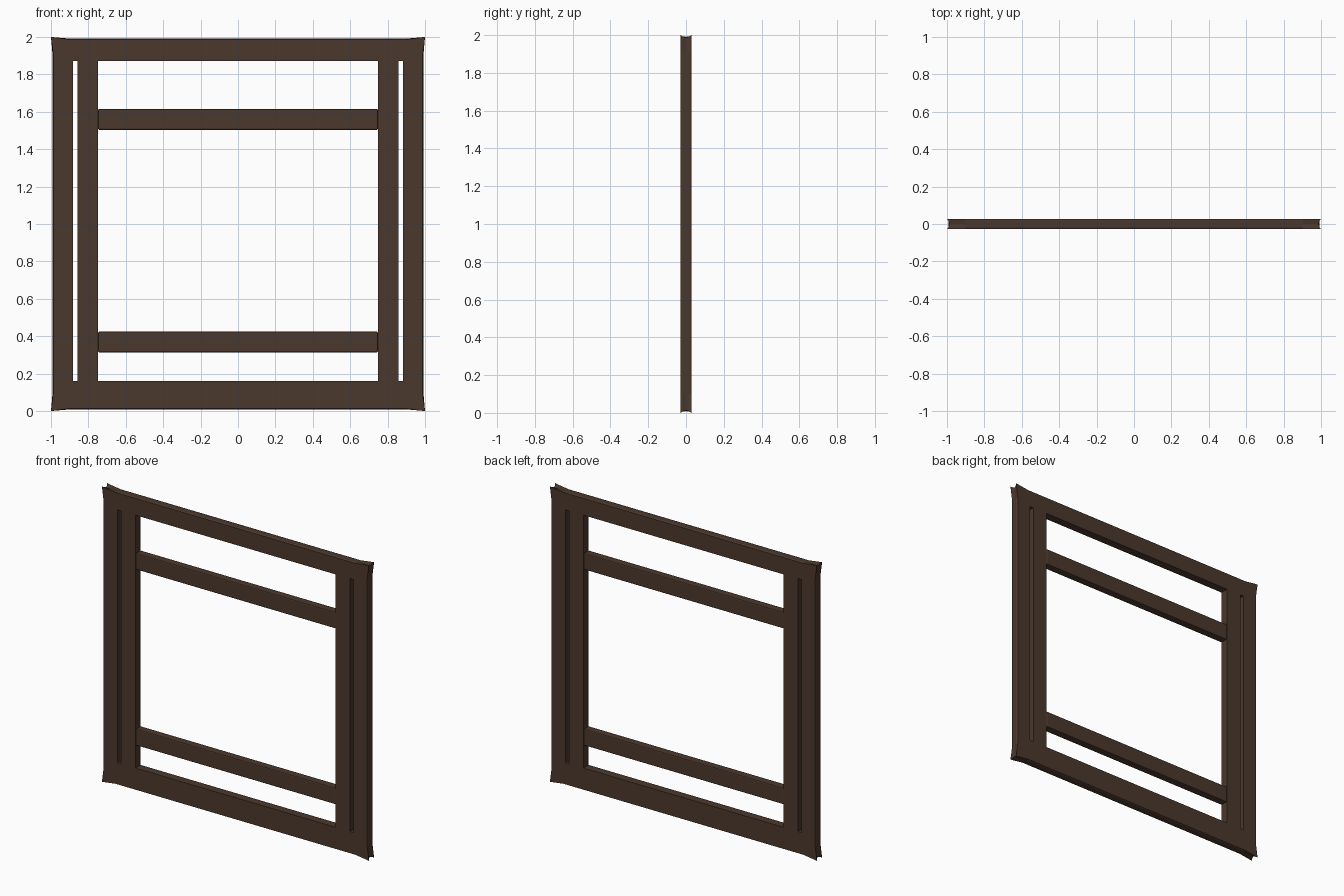
import bpy, bmesh

if "Cube" in bpy.data.objects:
    bpy.data.objects.remove(bpy.data.objects["Cube"])

wood = bpy.data.materials.new("dark_wood")
wood.diffuse_color = (0.07, 0.04, 0.026, 1)
wood.use_nodes = True
wood.node_tree.nodes["Principled BSDF"].inputs["Base Color"].default_value = wood.diffuse_color


def finish(bm, name, mat=True):
    bmesh.ops.recalc_face_normals(bm, faces=bm.faces[:])
    me = bpy.data.meshes.new(name)
    bm.to_mesh(me)
    bm.free()
    ob = bpy.data.objects.new(name, me)
    bpy.context.collection.objects.link(ob)
    if mat:
        me.materials.append(wood)
    return ob


def box(name, x0, x1, y, z0, z1, bevel=0, mat=True):
    bm = bmesh.new()
    bmesh.ops.create_cube(bm, size=1)
    for v in bm.verts:
        v.co = ((x0 + x1) / 2 + v.co.x * (x1 - x0), v.co.y * 2 * y,
                (z0 + z1) / 2 + v.co.z * (z1 - z0))
    if bevel:
        bmesh.ops.bevel(bm, geom=bm.edges[:], offset=bevel, segments=2,
                        profile=0.5, affect='EDGES')
    return finish(bm, name, mat)


def outline(bm, y, edge, corner):
    # square ring whose four corners flare outward
    pts = []
    for k in range(4):
        for x, z in ((-0.9, edge), (0.9, edge), (corner, corner)):
            for _ in range(k):
                x, z = z, -x
            pts.append(bm.verts.new((x, y, z + 1)))
    return pts


# outer frame slab with chamfered edges and flared, notched corners
bm = bmesh.new()
rings = [outline(bm, -0.028, 0.986, 1.0), outline(bm, -0.018, 0.991, 0.993),
         outline(bm, 0.0, 0.991, 0.987),
         outline(bm, 0.018, 0.991, 0.993), outline(bm, 0.028, 0.986, 1.0)]
for a, b in zip(rings, rings[1:]):
    for i in range(12):
        j = (i + 1) % 12
        bm.faces.new((a[i], a[j], b[j], b[i]))
bm.faces.new(rings[0])
bm.faces.new(rings[-1])
frame = finish(bm, "outer_frame")

# central opening and the two narrow side slots
for name, x0, x1 in (("opening_cutter", -0.748, 0.748),
                     ("left_slot_cutter", -0.883, -0.857),
                     ("right_slot_cutter", 0.857, 0.883)):
    cutter = box(name, x0, x1, 0.2, 0.16, 1.872, mat=False)
    mod = frame.modifiers.new(name, 'BOOLEAN')
    mod.operation = 'DIFFERENCE'
    mod.solver = 'EXACT'
    mod.object = cutter
    bpy.context.view_layer.objects.active = frame
    bpy.ops.object.modifier_apply(modifier=name)
    bpy.data.objects.remove(cutter)

# two cross rails
for name, z in (("lower_rail", 0.313), ("upper_rail", 1.503)):
    box(name, -0.748, 0.748, 0.027, z, z + 0.112, bevel=0.007)
